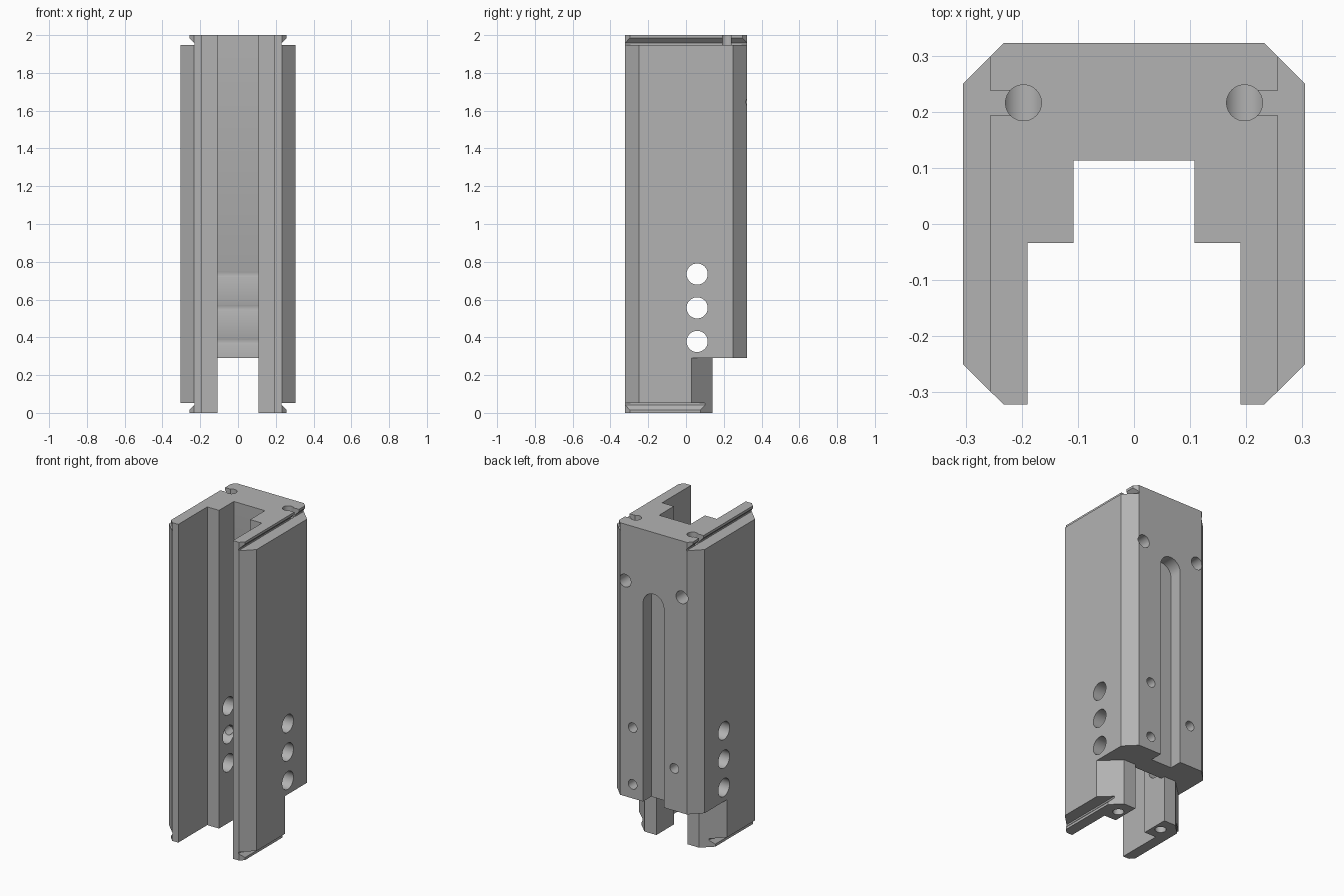
import bpy
import bmesh
from math import radians
from mathutils import Matrix, Vector

cube = bpy.data.objects.get("Cube")
if cube:
    bpy.data.objects.remove(cube, do_unlink=True)

grey = bpy.data.materials.new("machined grey")
grey.use_nodes = True
colour = (0.45, 0.45, 0.45, 1)
grey.diffuse_color = colour
grey.node_tree.nodes["Principled BSDF"].inputs["Base Color"].default_value = colour


def add_object(name, bm):
    bmesh.ops.recalc_face_normals(bm, faces=bm.faces)
    mesh = bpy.data.meshes.new(name)
    bm.to_mesh(mesh)
    bm.free()
    mesh.materials.append(grey)
    obj = bpy.data.objects.new(name, mesh)
    bpy.context.collection.objects.link(obj)
    return obj


def prism(name, points, low, high, axis="z"):
    """Extrude a closed profile along z (xy points) or y (xz points)."""
    bm = bmesh.new()
    place = (lambda a, b: (a, b, low)) if axis == "z" else (lambda a, b: (a, low, b))
    face = bm.faces.new([bm.verts.new(place(a, b)) for a, b in points])
    step = Vector((0, 0, high - low)) if axis == "z" else Vector((0, high - low, 0))
    new = bmesh.ops.extrude_face_region(bm, geom=[face])["geom"]
    bmesh.ops.translate(bm, vec=step,
                        verts=[v for v in new if isinstance(v, bmesh.types.BMVert)])
    return add_object(name, bm)


def rod(name, start, end, radius):
    bm = bmesh.new()
    a, b = Vector(start), Vector(end)
    turn = (b - a).to_track_quat("Z", "Y").to_matrix().to_4x4()
    bmesh.ops.create_cone(bm, cap_ends=True, segments=48, radius1=radius, radius2=radius,
                          depth=(b - a).length,
                          matrix=Matrix.Translation((a + b) / 2) @ turn)
    return add_object(name, bm)


def box(x0, x1, y0, y1):
    return [(x0, y0), (x1, y0), (x1, y1), (x0, y1)]


def mirrored(half):
    """Close a right-hand profile with its mirror image in x."""
    return half + [(-x, y) for x, y in reversed(half)]


# Chamfered block with a stepped channel open at the front
body = prism("rail_body", mirrored([
    (0.108, 0.113), (0.108, -0.034), (0.19, -0.034), (0.19, -0.322),
    (0.232, -0.322), (0.305, -0.25), (0.305, 0.25), (0.232, 0.323)]), 0, 2)

cutters = []

# Space below the back, leaving two chamfered legs
cutters.append(prism("leg_cut", mirrored([
    (0.108, 0.05), (0.108, 0.14), (0.19, 0.14), (0.305, 0.03),
    (0.5, -0.157), (0.5, 0.5)]), -0.1, 0.29))

# Dovetail edges along both ends of both sides
for side in (-1, 1):
    for end in (0, 1):
        profile = [(0.5, 0.053), (0.23, 0.053), (0.23, 0.043),
                   (0.257, 0.016), (0.257, -0.1), (0.5, -0.1)]
        points = [(side * x, 2 - z if end else z) for x, z in profile]
        cutters.append(prism("dovetail_cut", points, -0.5, 0.5, "y"))

# Rounded slot up the back
cutters.append(prism("slot_cut", box(-0.072, 0.072, 0.242, 0.5), 0.1, 1.54))
cutters.append(rod("slot_end_cut", (0, 0.242, 1.54), (0, 0.5, 1.54), 0.072))

# Holes and notches repeated on each side
for side in (-1, 1):
    x = side * 0.197
    cutters.append(rod("top_hole", (x, 0.216, 1.645), (x, 0.216, 2.1), 0.032))
    cutters.append(rod("back_hole", (x, 0.17, 1.645), (x, 0.5, 1.645), 0.04))
    cutters.append(prism("top_notch", box(x, side * 0.4, 0.193, 0.238), 1.947, 2.1))
    cutters.append(rod("leg_hole", (side * 0.157, 0.048, -0.1), (side * 0.157, 0.048, 0.2), 0.032))

# Cross holes, each met by a small screw hole from the back
for z, side in ((0.735, 1), (0.556, -1), (0.378, 1)):
    cutters.append(rod("cross_hole", (-0.5, 0.059, z), (0.5, 0.059, z), 0.056))
    cutters.append(rod("screw_hole", (side * 0.145, 0.06, z), (side * 0.145, 0.5, z), 0.03))

# Cut everything out of the body, then drop the cutters
bpy.ops.object.select_all(action="DESELECT")
bpy.context.view_layer.objects.active = body
body.select_set(True)
for cutter in cutters:
    cutter.hide_render = True
    mod = body.modifiers.new("cut", "BOOLEAN")
    mod.operation = "DIFFERENCE"
    mod.solver = "EXACT"
    mod.object = cutter
    bpy.ops.object.modifier_apply(modifier=mod.name)
    bpy.data.objects.remove(cutter, do_unlink=True)

bpy.ops.object.shade_smooth_by_angle(angle=radians(30))
